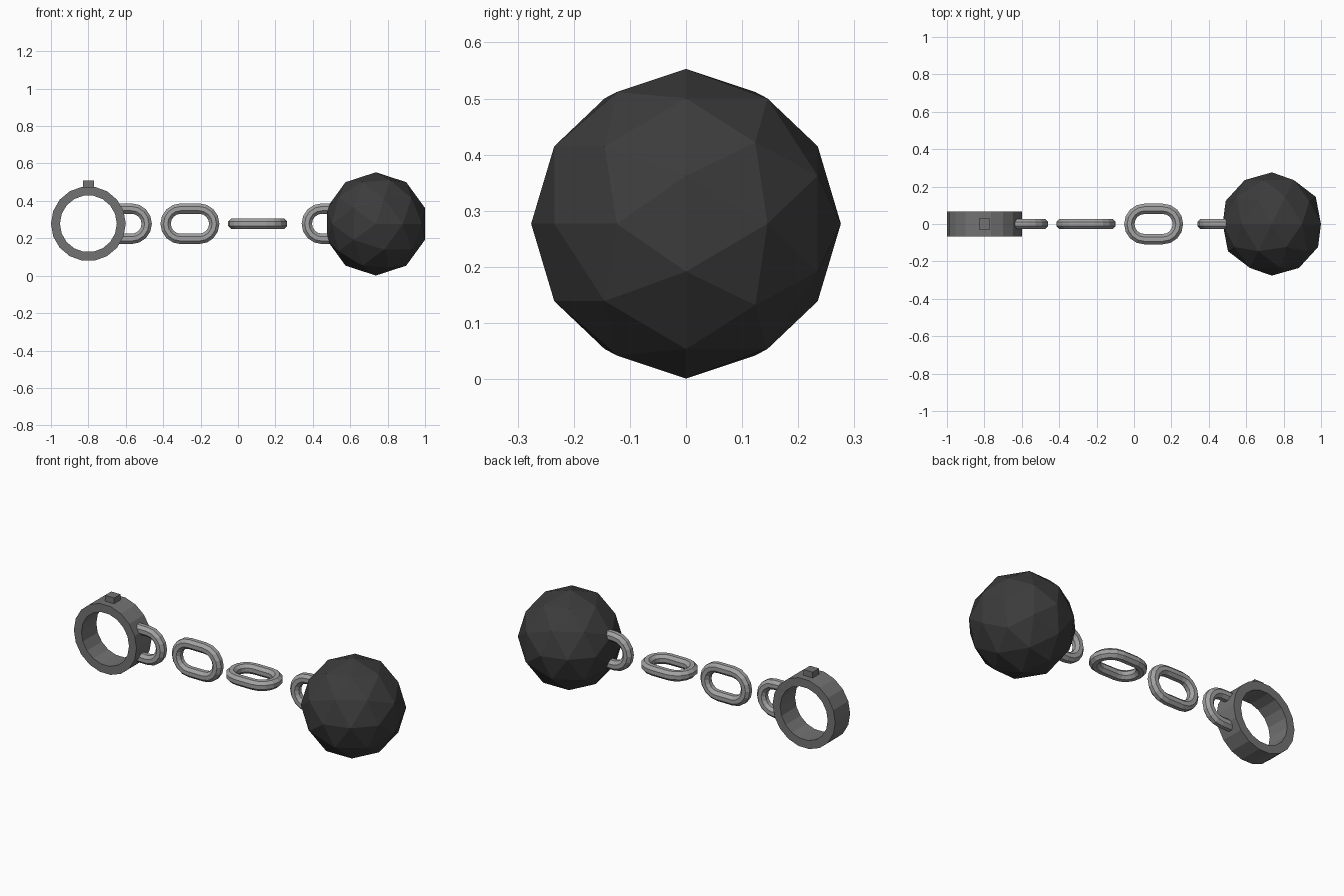
import bpy, bmesh
from math import pi, cos, sin

if "Cube" in bpy.data.objects:
    bpy.data.objects.remove(bpy.data.objects["Cube"])

ZC = 0.278          # height of the chain axis
ARC, WIRE = 0.081, 0.030   # link bend radius, wire radius


def material(name, v):
    m = bpy.data.materials.new(name)
    m.diffuse_color = (v, v, v, 1)
    m.use_nodes = True
    m.node_tree.nodes["Principled BSDF"].inputs["Base Color"].default_value = m.diffuse_color
    return m


ball_mat = material("dark_iron", 0.045)
cuff_mat = material("iron", 0.17)
link_mat = material("steel", 0.36)


def finish(bm, name, mat, loc, rot_x=0.0):
    bmesh.ops.recalc_face_normals(bm, faces=bm.faces)
    me = bpy.data.meshes.new(name)
    bm.to_mesh(me)
    bm.free()
    me.materials.append(mat)
    ob = bpy.data.objects.new(name, me)
    ob.location = loc
    ob.rotation_euler.x = rot_x
    bpy.context.collection.objects.link(ob)
    return ob


def bridge(bm, rings, closed):
    n = len(rings[0])
    for i in range(len(rings) if closed else len(rings) - 1):
        a, b = rings[i], rings[(i + 1) % len(rings)]
        for j in range(n):
            k = (j + 1) % n
            bm.faces.new((a[j], a[k], b[k], b[j]))
    if not closed:
        bm.faces.new(rings[0])
        bm.faces.new(rings[-1])


def link(name, x, half=0.049, rot_x=0.0, leg=None, side=1, segs=8, sides=8):
    """Oval link in the XZ plane; with leg set, a U whose bend points to side."""
    path = []  # (centre x, centre z, outward x, outward z)
    for s in ((1, -1) if leg is None else (side,)):
        for i in range(segs + 1):
            a = -pi / 2 + pi * i / segs
            c, d = s * cos(a), s * sin(a)
            path.append((s * half + ARC * c, ARC * d, c, d))
    if leg is not None:
        path = [(path[0][0] - side * leg,) + path[0][1:]] + path
        path.append((path[-1][0] - side * leg,) + path[-1][1:])
    bm = bmesh.new()
    rings = []
    for px, pz, ox, oz in path:
        ring = []
        for j in range(sides):
            t = 2 * pi * (j + 0.5) / sides
            r, y = WIRE * cos(t), WIRE * sin(t)
            ring.append(bm.verts.new((px + ox * r, y, pz + oz * r)))
        rings.append(ring)
    bridge(bm, rings, leg is None)
    return finish(bm, name, link_mat, (x, 0, ZC), rot_x)


# Weight ball
bm = bmesh.new()
bmesh.ops.create_icosphere(bm, subdivisions=2, radius=0.276)
finish(bm, "ball", ball_mat, (0.737, 0, 0.277), pi / 2)

# Cuff: rectangular section revolved about the y axis
bm = bmesh.new()
N = 18
rings = []
for i in range(N):
    a = 2 * pi * i / N
    rings.append([bm.verts.new((r * cos(a), y, r * sin(a)))
                  for r, y in ((0.2, -0.068), (0.2, 0.068), (0.152, 0.068), (0.152, -0.068))])
bridge(bm, rings, True)
finish(bm, "cuff", cuff_mat, (-0.8, 0, ZC))

# Lock block on top of the cuff
bm = bmesh.new()
bmesh.ops.create_cube(bm, size=0.058)
finish(bm, "cuff_lock", cuff_mat, (-0.8, 0, 0.479))

# Chain: two whole links and a U-shaped loop at each end
link("cuff_loop", -0.569, half=0, leg=0.07, side=1)
link("link_upright", -0.257)
link("link_flat", 0.105, rot_x=pi / 2)
link("ball_loop", 0.449, half=0, leg=0.07, side=-1)
